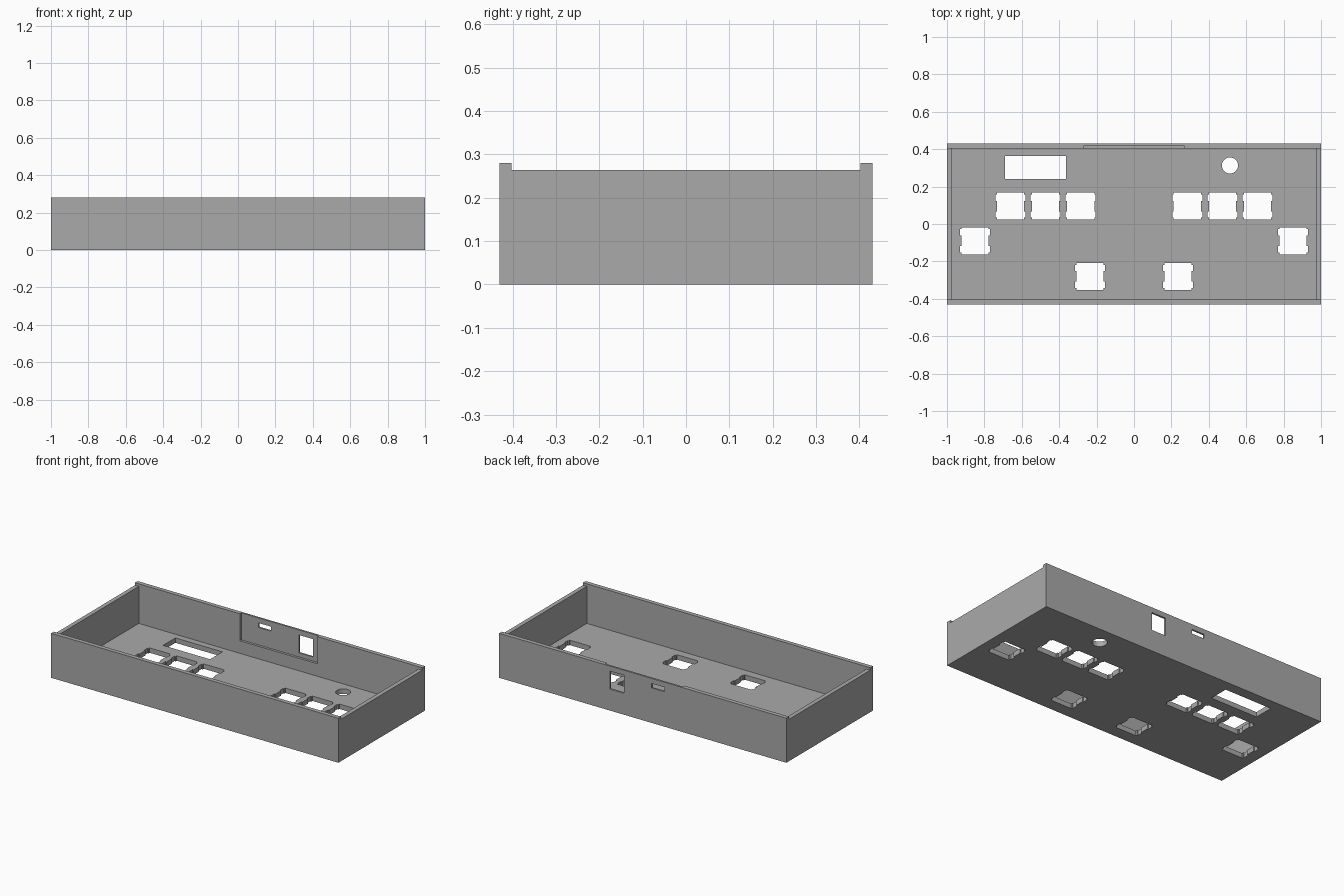
import bpy, bmesh, math

if "Cube" in bpy.data.objects:
    bpy.data.objects.remove(bpy.data.objects["Cube"], do_unlink=True)

LX, LY, H = 1.0, 0.43, 0.28      # half length, half depth, height
WALL, FLOOR, SIDE_H = 0.027, 0.031, 0.264

grey = bpy.data.materials.new("matte_grey")
grey.use_nodes = True
colour = (0.4, 0.4, 0.4, 1)
grey.diffuse_color = colour
grey.node_tree.nodes["Principled BSDF"].inputs["Base Color"].default_value = colour


def prism(name, outline, z0, z1):
    """Extrude a flat outline from z0 to z1."""
    bm = bmesh.new()
    base = bm.faces.new([bm.verts.new((x, y, z0)) for x, y in outline])
    new = bmesh.ops.extrude_face_region(bm, geom=[base])["geom"]
    top = [v for v in new if isinstance(v, bmesh.types.BMVert)]
    bmesh.ops.translate(bm, verts=top, vec=(0, 0, z1 - z0))
    bmesh.ops.recalc_face_normals(bm, faces=bm.faces)
    mesh = bpy.data.meshes.new(name)
    bm.to_mesh(mesh)
    bm.free()
    mesh.materials.append(grey)
    obj = bpy.data.objects.new(name, mesh)
    bpy.context.collection.objects.link(obj)
    return obj


def box(name, x0, x1, y0, y1, z0, z1):
    return prism(name, [(x0, y0), (x1, y0), (x1, y1), (x0, y1)], z0, z1)


def cut(target, cutter):
    """Subtract the cutter, apply, and discard it."""
    cutter.hide_render = True
    mod = target.modifiers.new("cut", 'BOOLEAN')
    mod.operation, mod.solver, mod.object = 'DIFFERENCE', 'EXACT', cutter
    bpy.context.view_layer.objects.active = target
    bpy.ops.object.modifier_apply(modifier=mod.name)
    bpy.data.objects.remove(cutter, do_unlink=True)


def switch_outline(cx, cy):
    """Square opening with two clip notches on each side."""
    b, t, n0, n1 = 0.0725, 0.08, 0.028, 0.062
    right = [(b, -b), (b, -n1), (t, -n1), (t, -n0), (b, -n0),
             (b, n0), (t, n0), (t, n1), (b, n1), (b, b)]
    return [(cx + x, cy + y) for x, y in right + [(-x, -y) for x, y in right]]


# Open tray
case = box("case_tray", -LX, LX, -LY, LY, 0, H)
cut(case, box("cavity", -LX + WALL, LX - WALL, -LY + WALL, LY - WALL, FLOOR, H + 0.1))

# Side walls stop lower, between the front and back rails
for s in (-1, 1):
    xs = sorted((s * (LX + 0.1), s * (LX - WALL - 0.01)))
    cut(case, box("side_lowering", *xs, -LY + WALL, LY - WALL, SIDE_H, H + 0.1))

# Switch openings in the floor
for s in (-1, 1):
    for x, y in ((0.285, 0.096), (0.473, 0.096), (0.66, 0.096), (0.85, -0.09), (0.236, -0.28)):
        cut(case, prism("switch_opening", switch_outline(s * x, y), -0.1, 0.1))

# Display window and round hole in the floor
cut(case, box("display_window", -0.69, -0.363, 0.24, 0.363, -0.1, 0.1))
ring = [math.tau * i / 48 for i in range(48)]
cut(case, prism("round_hole", [(0.513 + 0.043 * math.cos(a), 0.313 + 0.043 * math.sin(a))
                               for a in ring], -0.1, 0.1))

# Thinned pocket inside the back wall, with a port and a slot through it
cut(case, box("back_pocket", -0.27, 0.27, 0.38, 0.418, 0.11, H + 0.1))
cut(case, box("port_opening", 0.131, 0.228, 0.35, 0.5, 0.135, 0.248))
cut(case, box("slot_opening", -0.15, -0.062, 0.35, 0.5, 0.22, 0.248))
